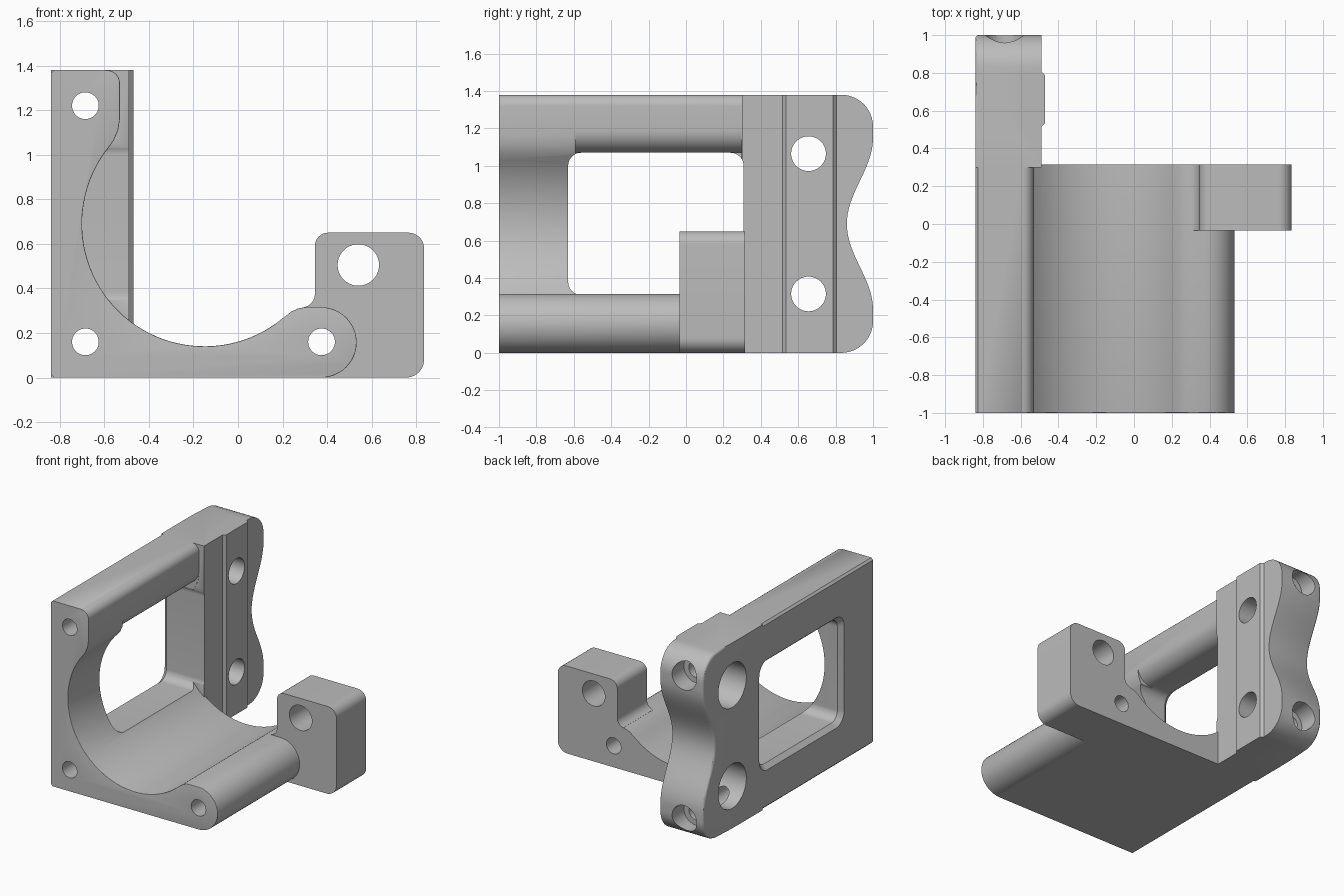
import bpy, bmesh
from math import sin, cos, radians, pi

if "Cube" in bpy.data.objects:
    bpy.data.objects.remove(bpy.data.objects["Cube"], do_unlink=True)

gray = bpy.data.materials.new("plain gray")
gray.use_nodes = True
gray.diffuse_color = (0.5, 0.5, 0.5, 1)
gray.node_tree.nodes["Principled BSDF"].inputs["Base Color"].default_value = (0.5, 0.5, 0.5, 1)


def arc(cx, cy, r, a, b, n=12):
    """Points along an arc, angles in degrees."""
    return [(cx + r * cos(radians(a + (b - a) * i / n)),
             cy + r * sin(radians(a + (b - a) * i / n))) for i in range(n + 1)]


def circle(cx, cy, r):
    return arc(cx, cy, r, 0, 360, 40)[:-1]


def rounded_rect(u0, u1, v0, v1, r):
    return (arc(u1 - r, v1 - r, r, 0, 90) + arc(u0 + r, v1 - r, r, 90, 180)
            + arc(u0 + r, v0 + r, r, 180, 270) + arc(u1 - r, v0 + r, r, 270, 360))


def prism(name, axis, pts, a, b, end=None, soften=None, width=0.012):
    """Extrude a profile along an axis; soften picks edges to round."""
    place = {"x": lambda u, v, t: (t, u, v),
             "y": lambda u, v, t: (u, t, v),
             "z": lambda u, v, t: (u, v, t)}[axis]
    bm = bmesh.new()
    low = [bm.verts.new(place(u, v, a)) for u, v in pts]
    high = [bm.verts.new(place(u, v, b)) for u, v in end or pts]
    bm.faces.new(low)
    bm.faces.new(high)
    for i in range(len(pts)):
        bm.faces.new((low[i - 1], low[i], high[i], high[i - 1]))
    bmesh.ops.recalc_face_normals(bm, faces=bm.faces)
    if soften:
        edges = [e for e in bm.edges if all(soften(v.co) for v in e.verts)]
        bmesh.ops.bevel(bm, geom=edges, offset=width, segments=3, profile=0.5,
                        affect='EDGES', clamp_overlap=True)
    me = bpy.data.meshes.new(name)
    bm.to_mesh(me)
    bm.free()
    me.materials.append(gray)
    ob = bpy.data.objects.new(name, me)
    bpy.context.collection.objects.link(ob)
    return ob


def combine(target, tools, operation):
    for tool in tools:
        mod = target.modifiers.new("join", 'BOOLEAN')
        mod.operation = operation
        mod.solver = 'EXACT'
        mod.object = tool
        tool.hide_render = True
        bpy.context.view_layer.update()
        graph = bpy.context.evaluated_depsgraph_get()
        me = bpy.data.meshes.new_from_object(target.evaluated_get(graph))
        target.modifiers.clear()
        target.data = me
        bpy.data.objects.remove(tool, do_unlink=True)


# Cradle body with a round channel and a rounded lip
profile = [(-0.84, 0.015), (-0.825, 0)]
profile += arc(0.375, 0.1575, 0.1575, -90, 90, 24)
profile += [(0.295, 0.315), (0.268, 0.309), (0.24, 0.296)]
profile += arc(-0.15, 0.69, 0.55, 309.5, 141.7, 48)
profile += [(-0.557, 1.065), (-0.538, 1.11), (-0.53, 1.16)]
profile += arc(-0.59, 1.32, 0.06, 0, 90)
profile += [(-0.825, 1.38), (-0.84, 1.365)]
bracket = prism("cradle_bracket", "y", profile, -1, 0.315,
                soften=lambda c: c.y < -0.9 and c.x > -0.8 and c.z > 0.001)

# Mounting plate with a waved back edge
plate = [(0.3, 0), (0.83, 0)] + arc(0.83, 0.17, 0.17, -90, 0)[1:]
for i in range(1, 40):
    z = 0.17 + 1.04 * i / 40
    t = min(abs(z - 0.69) / 0.46, 1)
    plate.append((0.86 + 0.14 * sin(t * pi / 2) ** 2, z))
plate += arc(0.83, 1.21, 0.17, 0, 90) + [(0.3, 1.38)]
mount_plate = prism("mount_plate", "x", plate, -0.84, -0.49, width=0.018,
                    soften=lambda c: c.x < -0.8 and c.y > 0.32)

# Raised pad on the inner face of the plate
pad = prism("plate_pad", "z", [(-0.6, 0.515), (-0.49, 0.515), (-0.47, 0.535),
                               (-0.47, 0.785), (-0.49, 0.805), (-0.6, 0.805)], 0, 1.38)

# Clamp block beside the lip
block = [(0.3, 0)] + arc(0.755, 0.08, 0.08, -90, 0) + arc(0.765, 0.58, 0.07, 0, 90)
block += arc(0.405, 0.59, 0.06, 90, 180) + arc(0.285, 0.375, 0.06, 0, -80)
block += [(0.295, 0.25)]
clamp = prism("clamp_block", "y", block, -0.035, 0.315)

combine(bracket, [mount_plate, pad, clamp], 'UNION')

# Side window, with a flared outer rim and a rounded bar above it
window = rounded_rect(-0.63, 0.308, 0.31, 1.07, 0.07)
rim = rounded_rect(-0.665, 0.343, 0.275, 1.105, 0.1)
bar = [(-0.45, 1.0), (-0.45, 1.19)] + arc(-0.65, 1.19, 0.12, 0, -90) + [(-0.65, 1.0)]
cutters = [prism("window_cutter", "x", window, -0.9, -0.4),
           prism("rim_cutter", "x", rim, -0.845, -0.805, end=window),
           prism("bar_cutter", "y", bar, -0.59, 0.298)]

# Long holes front to back, and the larger hole in the clamp block
for x, z, r in ((-0.685, 1.22, 0.06), (-0.685, 0.16, 0.06),
                (0.375, 0.16, 0.06), (0.54, 0.505, 0.093)):
    cutters.append(prism("long_hole", "y", circle(x, z, r), -1.1, 1.1))

# Countersinks at the back and recessed cross holes in the plate
for z in (0.16, 1.22):
    cutters.append(prism("back_recess", "y", circle(-0.685, z, 0.1), 0.86, 1.1))
for z in (0.315, 1.065):
    cutters.append(prism("cross_hole", "x", circle(0.655, z, 0.093), -0.9, -0.4))
    cutters.append(prism("side_recess", "x", circle(0.655, z, 0.165), -0.9, -0.62))
combine(bracket, cutters, 'DIFFERENCE')

bpy.ops.object.select_all(action='DESELECT')
bracket.select_set(True)
bpy.context.view_layer.objects.active = bracket
bpy.ops.object.shade_smooth_by_angle(angle=radians(30))
